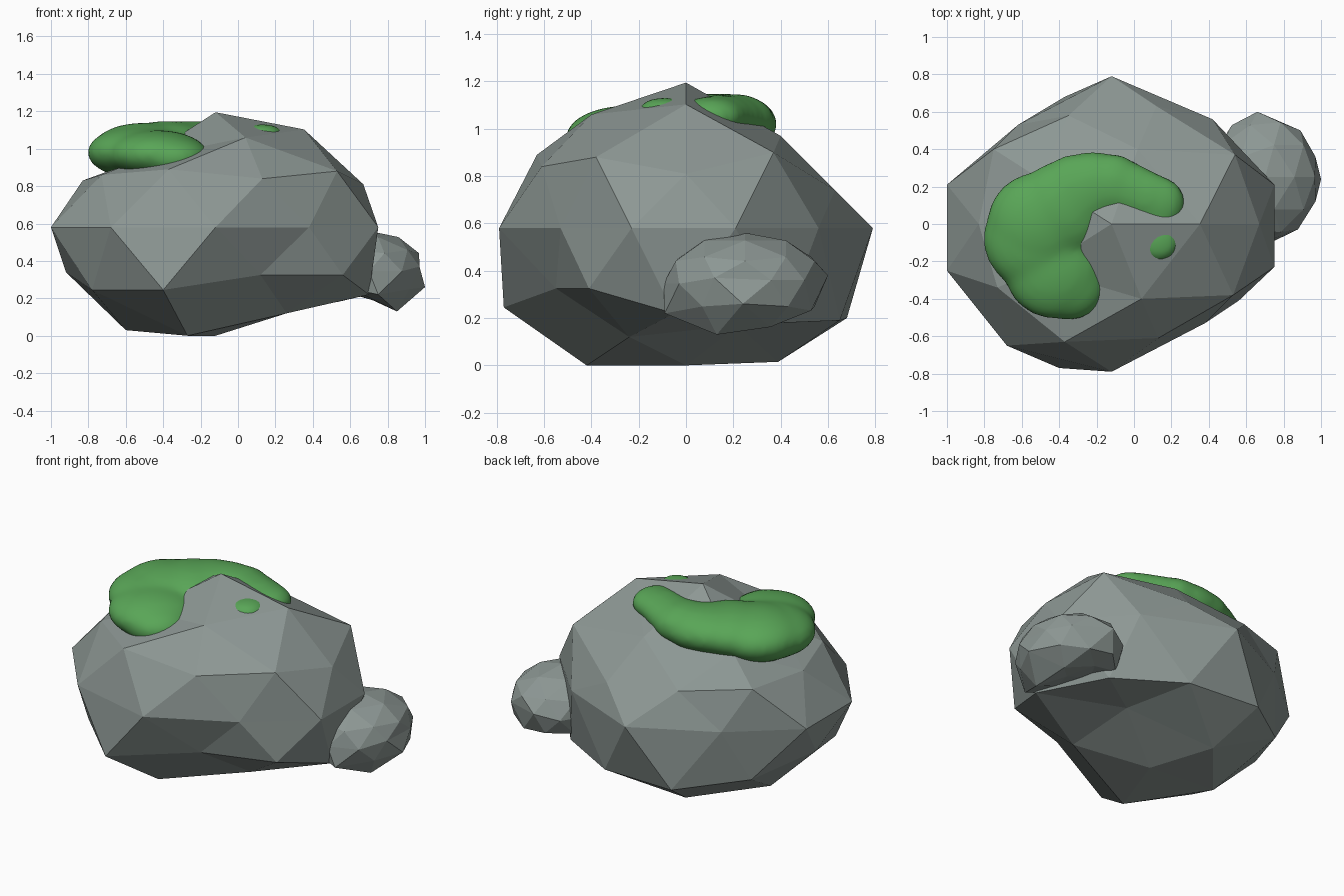
import bpy
import bmesh
from mathutils import Vector

old = bpy.data.objects.get("Cube")
if old:
    bpy.data.objects.remove(old)


def make_material(name, color):
    mat = bpy.data.materials.new(name)
    mat.use_nodes = True
    mat.diffuse_color = (*color, 1)
    mat.node_tree.nodes["Principled BSDF"].inputs["Base Color"].default_value = (*color, 1)
    return mat


def add_object(name, bm, mat):
    mesh = bpy.data.meshes.new(name)
    bm.to_mesh(mesh)
    bm.free()
    mesh.materials.append(mat)
    obj = bpy.data.objects.new(name, mesh)
    bpy.context.collection.objects.link(obj)
    return obj


def add_rock(name, center, radii, corners, mat):
    """Faceted stone: a scaled icosphere with chosen corners moved."""
    bm = bmesh.new()
    bmesh.ops.create_icosphere(bm, subdivisions=2, radius=1)
    bmesh.ops.scale(bm, vec=radii, verts=bm.verts)
    bmesh.ops.translate(bm, vec=center, verts=bm.verts)
    moves = [(min(bm.verts, key=lambda v: (v.co - Vector(c)).length), c) for c in corners]
    for vert, spot in moves:
        vert.co = spot
    return add_object(name, bm, mat)


stone = make_material("grey stone", (0.265, 0.31, 0.295))
moss_green = make_material("moss green", (0.10, 0.38, 0.095))

# Large boulder, with a flattened base and a raised right underside
boulder_corners = [
    (-.12, 0, 0), (-.27, -.42, 0), (-.6, 0, .03), (-.27, .39, .015),
    (.26, -.24, .12), (.24, .22, .17), (.53, .41, .18), (.7, -.05, .22),
    (-.4, -.77, .245), (.12, -.55, .325), (.56, -.41, .325),
    (-.78, -.4, .245), (-.37, .68, .2), (.12, .65, .19), (-.92, 0, .34),
    (.38, -.53, .58), (.42, .56, .58), (-.62, .53, .58), (-.68, -.65, .58),
    (-1, .21, .58), (-1, -.25, .58), (.75, .21, .58), (.75, -.23, .58),
    (.02, .4, .97), (.12, .63, .74), (-.35, .58, .79), (.04, -.4, 1.06),
    (.67, 0, .81), (-.83, 0, .83), (.13, -.61, .84), (-.37, -.63, .89),
    (-.5, -.24, .95), (-.5, .24, .95), (.53, -.38, .88), (.54, .37, .9),
    (-.73, -.34, .86), (-.75, .4, .84),
]
add_rock("boulder", (-.12, 0, .58), (.9, .79, .615), boulder_corners, stone)

# Small stone leaning on the side
small_corners = [
    (.66, .6, .38), (.85, .13, .13), (.75, -.09, .22), (1, .24, .26),
    (.97, .12, .37), (.97, .36, .36), (.54, .25, .25), (.65, .08, .23),
    (.72, .25, .19), (.89, .5, .36), (.65, .42, .21),
]
add_rock("small_stone", (.7, .25, .345), (.3, .345, .215), small_corners, stone)

# Moss cushion: overlapping flattened pads fused into one soft crescent
pads = [  # centre, radius, half height
    ((-.35, -.31, .95), .21, .12),
    ((-.43, -.24, .97), .27, .13),
    ((-.53, -.08, .98), .28, .14),
    ((-.51, 0, .99), .28, .15),
    ((-.38, .08, 1.01), .26, .14),
    ((-.3, .15, 1.02), .23, .13),
    ((-.22, .19, 1.02), .2, .13),
    ((-.12, .2, 1.03), .18, .12),
    ((-.02, .17, 1.04), .16, .105),
    ((.06, .14, 1.05), .15, .095),
    ((.13, .11, 1.05), .15, .09),
    ((.13, -.09, 1.075), .12, .06),
]
bm = bmesh.new()
for center, radius, height in pads:
    made = bmesh.ops.create_uvsphere(bm, u_segments=24, v_segments=14, radius=1)
    bmesh.ops.scale(bm, vec=(radius, radius, height), verts=made["verts"])
    bmesh.ops.translate(bm, vec=center, verts=made["verts"])
moss = add_object("moss_cushion", bm, moss_green)
fuse = moss.modifiers.new("fuse", "REMESH")
fuse.mode = "VOXEL"
fuse.voxel_size = 0.02
fuse.use_smooth_shade = True
soften = moss.modifiers.new("soften", "SMOOTH")
soften.factor = 0.5
soften.iterations = 22
